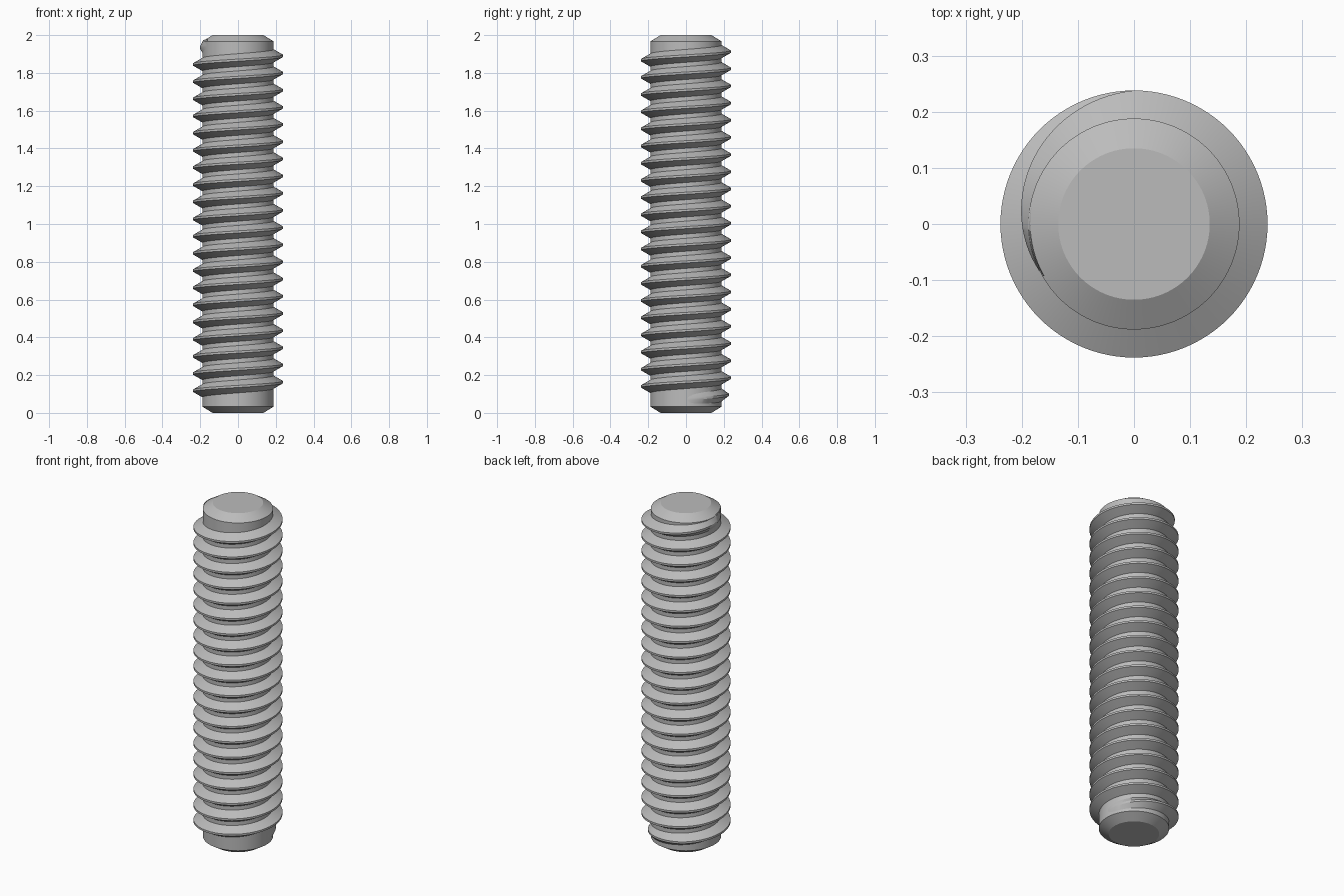
import bpy, bmesh
from math import sin, cos, radians

cube = bpy.data.objects.get("Cube")
if cube:
    bpy.data.objects.remove(cube)

SEGMENTS = 96            # per turn
CORE_R, CREST_R, TIP_R = 0.188, 0.238, 0.135
CHAMFER, HEIGHT = 0.033, 2.0
PITCH = HEIGHT / 22
START_Z = 0.072          # thread centre height where it begins
SWEEP = 20 * 360 + 210   # degrees of thread
FADE = 120               # degrees of run-out at each end

steel = bpy.data.materials.new("steel_grey")
steel.use_nodes = True
steel.diffuse_color = (0.5, 0.5, 0.5, 1)
steel.node_tree.nodes["Principled BSDF"].inputs["Base Color"].default_value = (0.5, 0.5, 0.5, 1)


def loft(name, sections, closed):
    """Skin a list of point rows; closed joins the ends of each row."""
    bm = bmesh.new()
    rows = [[bm.verts.new(p) for p in section] for section in sections]
    count = len(rows[0])
    for low, high in zip(rows, rows[1:]):
        for i in range(count if closed else count - 1):
            j = (i + 1) % count
            bm.faces.new((low[i], low[j], high[j], high[i]))
    bm.faces.new(rows[0])
    bm.faces.new(rows[-1])
    bmesh.ops.recalc_face_normals(bm, faces=bm.faces)
    mesh = bpy.data.meshes.new(name)
    bm.to_mesh(mesh)
    bm.free()
    mesh.materials.append(steel)
    obj = bpy.data.objects.new(name, mesh)
    bpy.context.collection.objects.link(obj)
    bpy.ops.object.select_all(action='DESELECT')
    obj.select_set(True)
    bpy.context.view_layer.objects.active = obj
    bpy.ops.object.shade_smooth_by_angle(angle=radians(25))
    return obj


def polar(r, degrees, z):
    a = radians(degrees)
    return (r * cos(a), r * sin(a), z)


# Chamfered rod
profile = [(TIP_R, 0), (CORE_R, CHAMFER), (CORE_R, HEIGHT - CHAMFER), (TIP_R, HEIGHT)]
step = 360 / SEGMENTS
loft("rod_core", [[polar(r, i * step, z) for i in range(SEGMENTS)] for r, z in profile], True)

# Right-handed helical thread, its crest sinking into the rod at both ends
ROOT_R = CORE_R - 0.003
root_half, crest_half = PITCH * 0.395, PITCH / 16
sections = []
for i in range(round(SWEEP / step) + 1):
    angle = i * step
    z = START_Z + PITCH * angle / 360
    fade = min(1, angle / FADE, (SWEEP - angle) / FADE)
    crest = CORE_R - 0.001 + (CREST_R - CORE_R + 0.001) * max(0, fade)
    sections.append([
        polar(ROOT_R, angle, z - root_half),
        polar(crest, angle, z - crest_half),
        polar(crest, angle, z + crest_half),
        polar(ROOT_R, angle, z + root_half),
    ])
loft("helical_thread", sections, True)
